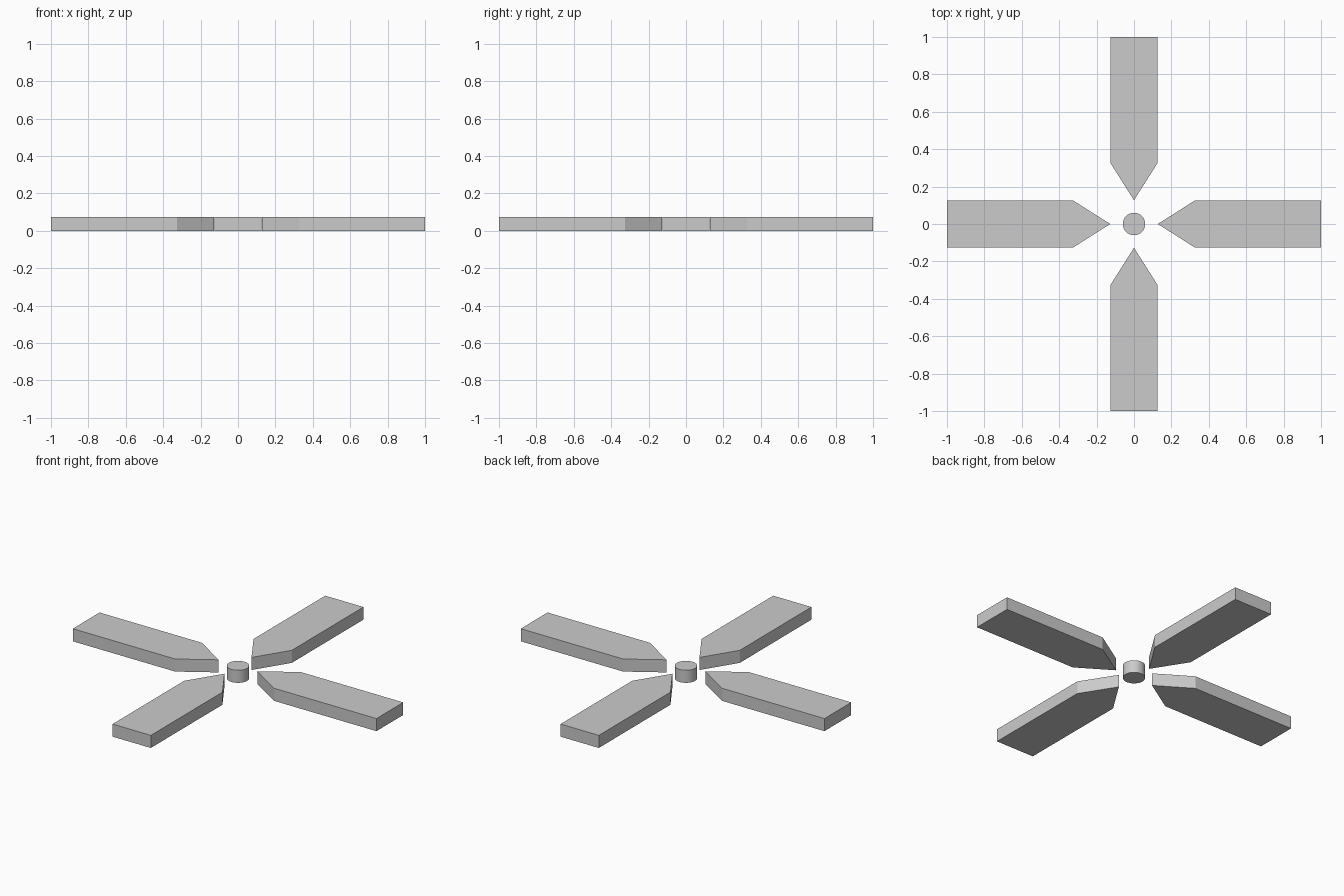
import bpy, bmesh, math
from mathutils import Matrix

if "Cube" in bpy.data.objects:
    bpy.data.objects.remove(bpy.data.objects["Cube"])

THICK = 0.075


def prism(name, profile, angle=0.0):
    """Extrude a flat outline upward from z = 0, turned about the z axis."""
    bm = bmesh.new()
    face = bm.faces.new([bm.verts.new((x, y, 0)) for x, y in profile])
    top = bmesh.ops.extrude_face_region(bm, geom=[face])
    verts = [v for v in top["geom"] if isinstance(v, bmesh.types.BMVert)]
    bmesh.ops.translate(bm, verts=verts, vec=(0, 0, THICK))
    bmesh.ops.rotate(bm, verts=bm.verts, matrix=Matrix.Rotation(angle, 3, 'Z'))
    bmesh.ops.recalc_face_normals(bm, faces=bm.faces)
    mesh = bpy.data.meshes.new(name)
    bm.to_mesh(mesh)
    bm.free()
    obj = bpy.data.objects.new(name, mesh)
    bpy.context.collection.objects.link(obj)
    return obj


# Four pointed arms around the centre
arm = [(0.127, 0), (0.326, -0.126), (1, -0.126), (1, 0.126), (0.326, 0.126)]
for i, side in enumerate(("right", "back", "left", "front")):
    prism(f"arm_{side}", arm, i * math.pi / 2)

# Central round pin
bpy.ops.mesh.primitive_cylinder_add(vertices=48, radius=0.06, depth=THICK,
                                    location=(0, 0, THICK / 2))
pin = bpy.context.object
pin.name = "centre_pin"
bpy.ops.object.shade_smooth_by_angle(angle=math.radians(30))
